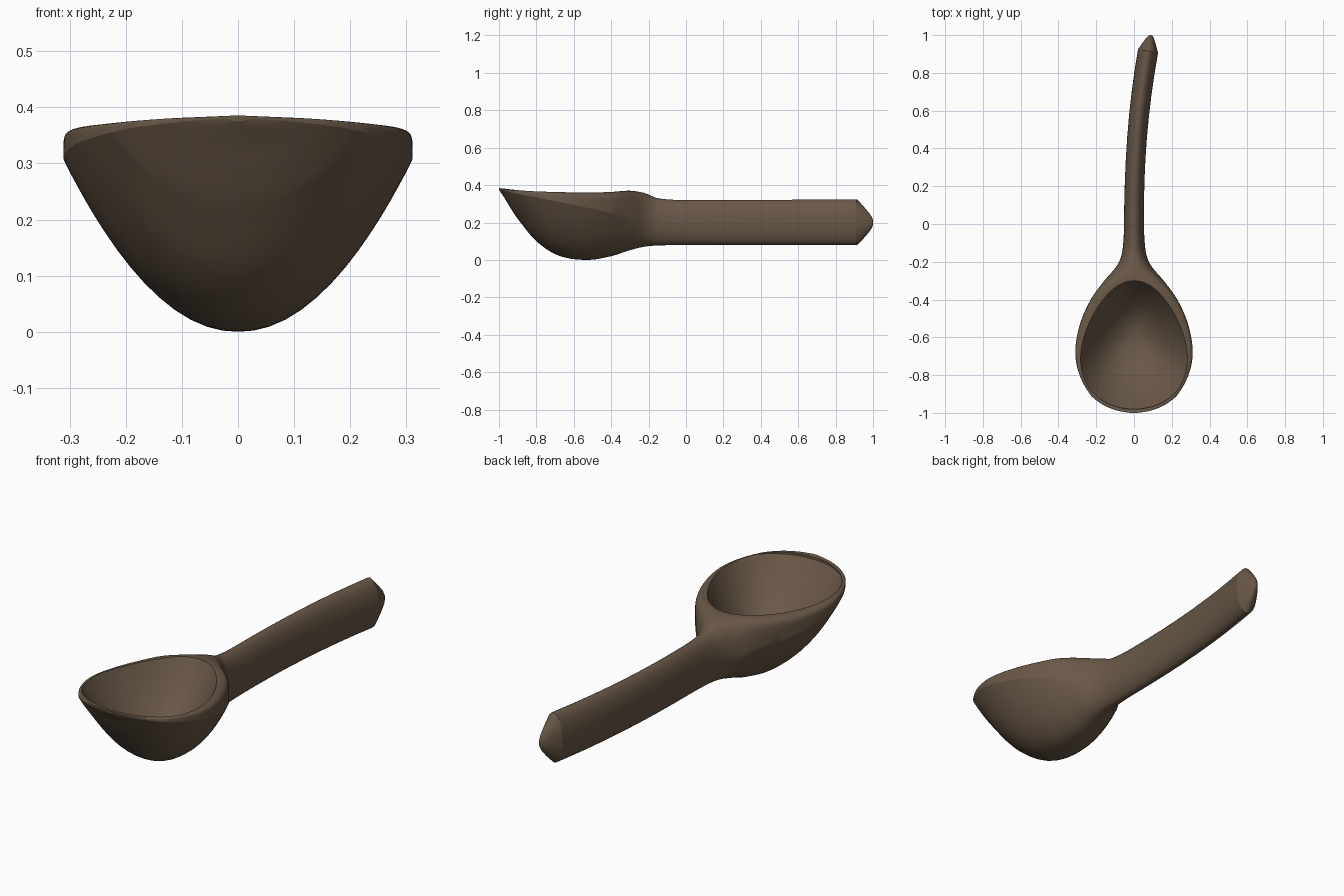
import bpy
import bmesh
from math import sin, cos, pi

cube = bpy.data.objects.get("Cube")
if cube:
    bpy.data.objects.remove(cube, do_unlink=True)

SIDES = 64

wood = bpy.data.materials.new("dark brown wood")
wood.use_nodes = True
colour = (0.14, 0.096, 0.062, 1)
wood.diffuse_color = colour
wood.node_tree.nodes["Principled BSDF"].inputs["Base Color"].default_value = colour


def loft(name, rings):
    """Skin closed rings of points and cap both ends."""
    bm = bmesh.new()
    loops = [[bm.verts.new(p) for p in ring] for ring in rings]
    for a, b in zip(loops, loops[1:]):
        for i in range(len(a)):
            j = (i + 1) % len(a)
            bm.faces.new((a[i], a[j], b[j], b[i]))
    bm.faces.new(loops[0])
    bm.faces.new(loops[-1])
    bmesh.ops.recalc_face_normals(bm, faces=bm.faces)
    mesh = bpy.data.meshes.new(name)
    bm.to_mesh(mesh)
    bm.free()
    mesh.materials.append(wood)
    obj = bpy.data.objects.new(name, mesh)
    bpy.context.collection.objects.link(obj)
    return obj


def smooth_rows(rows, steps):
    """Hermite interpolation of station rows along their first column."""
    def slope(k, c):
        a, b = rows[max(k - 1, 0)], rows[min(k + 1, len(rows) - 1)]
        return (b[c] - a[c]) / (b[0] - a[0])
    out = []
    for k in range(len(rows) - 1):
        p, q = rows[k], rows[k + 1]
        h = q[0] - p[0]
        for s in range(steps):
            t = s / steps
            u = t * t * (3 - 2 * t)
            row = [p[0] + h * t]
            for c in range(1, len(p)):
                bend = slope(k, c) * t * (1 - t) ** 2 - slope(k + 1, c) * t * t * (1 - t)
                row.append(p[c] + (q[c] - p[c]) * u + h * bend)
            out.append(row)
    return out + [list(rows[-1])]


def section(y, width, bottom, crease, top):
    """Scoop section: parabola below a rolled rim, turning to an oval handle."""
    t = min(max((y + 0.38) / 0.23, 0), 1)
    oval = t * t * (3 - 2 * t)
    centre = 0.09 * max(y, 0) ** 2.2
    tilt = 0.198 * max(y, 0) ** 1.2
    power = 0.28 + 0.72 * oval
    ring = []
    for i in range(SIDES):
        a = 2 * pi * i / SIDES
        c, s = cos(a), sin(a)
        if s >= 0:
            x = abs(c) ** power * (1 if c > 0 else -1)
            z = crease + (top - crease) * s ** power
        else:
            x = c
            rise = oval * (1 + s) + (1 - oval) * abs(c) ** 2.1
            z = bottom + (crease - bottom) * rise
        ring.append((centre + width * x, y - tilt * width * x, z))
    return ring


# Body stations: y, half width, bottom, widest height, top
body = [
    (-1.0, 0.02, 0.375, 0.38, 0.385),
    (-0.99, 0.08, 0.36, 0.376, 0.383),
    (-0.97, 0.138, 0.33, 0.37, 0.381),
    (-0.94, 0.19, 0.28, 0.363, 0.378),
    (-0.9, 0.234, 0.22, 0.353, 0.375),
    (-0.8, 0.288, 0.1, 0.335, 0.371),
    (-0.68, 0.311, 0.023, 0.31, 0.368),
    (-0.53, 0.286, 0, 0.28, 0.364),
    (-0.4, 0.229, 0.02, 0.25, 0.365),
    (-0.3, 0.157, 0.052, 0.23, 0.37),
    (-0.22, 0.09, 0.071, 0.215, 0.357),
    (-0.15, 0.063, 0.077, 0.205, 0.33),
    (0, 0.053, 0.08, 0.2, 0.32),
    (0.915, 0.053, 0.08, 0.2, 0.324),
]
stations = smooth_rows(body, 8)
# Blunt pointed end of the handle
for y, k in ((0.955, 0.66), (0.985, 0.36), (0.997, 0.18), (1, 0.06)):
    stations.append([y, 0.053 * k, 0.2 - 0.12 * k, 0.2, 0.2 + 0.12 * k])
scoop = loft("scoop_body", [section(*row) for row in stations])

# Egg-shaped hollow, growing from the floor up past the rim
hollow = []
for i in range(1, 26):
    r = min(i / 24, 1)
    z = 0.12 + 0.25 * r ** 2.1 if i < 25 else 0.5
    ring = []
    for j in range(64):
        a = 2 * pi * j / 64
        x = 0.28 * r * cos(a) * (1 - 0.22 * sin(a))
        y = -0.64 + 0.04 * (1 - r) + 0.34 * r * sin(a)
        ring.append((x, y, z))
    hollow.append(ring)
cutter = loft("hollow_cutter", hollow)
cutter.hide_render = True

# Carve the hollow and keep only the finished scoop
cut = scoop.modifiers.new("hollow", "BOOLEAN")
cut.operation = "DIFFERENCE"
cut.solver = "EXACT"
cut.object = cutter
bpy.ops.object.select_all(action="DESELECT")
scoop.select_set(True)
bpy.context.view_layer.objects.active = scoop
bpy.ops.object.modifier_apply(modifier=cut.name)
bpy.data.objects.remove(cutter, do_unlink=True)
bpy.ops.object.shade_smooth_by_angle(angle=0.4)
